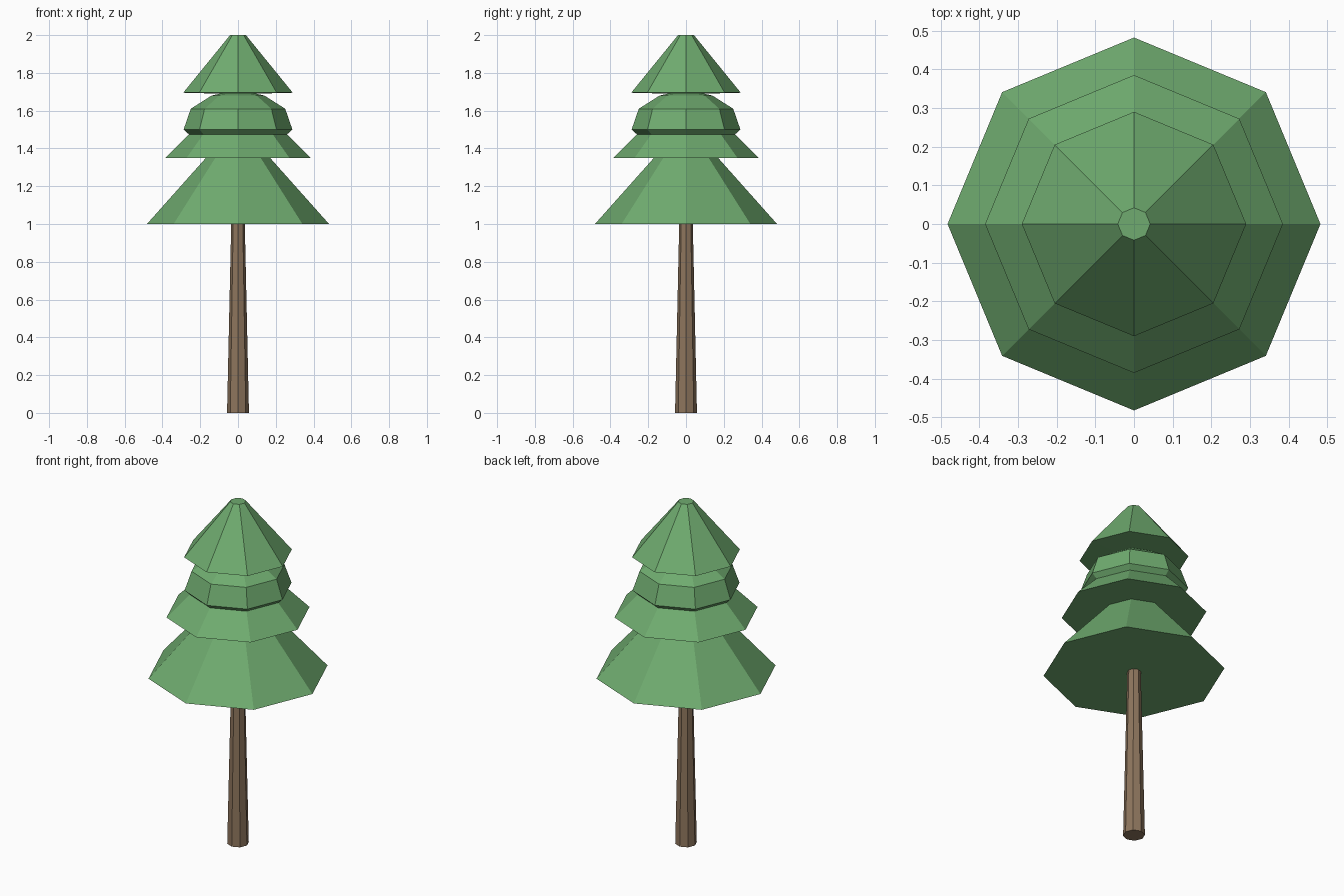
import bpy, bmesh
from math import cos, sin, pi

if "Cube" in bpy.data.objects:
    bpy.data.objects.remove(bpy.data.objects["Cube"])

SIDES = 8


def material(name, colour):
    mat = bpy.data.materials.new(name)
    mat.diffuse_color = (*colour, 1)
    mat.use_nodes = True
    mat.node_tree.nodes["Principled BSDF"].inputs["Base Color"].default_value = mat.diffuse_color
    return mat


def lathe(name, profile, mat):
    """Faceted solid from (radius, height) rings, corners on the axes."""
    bm = bmesh.new()
    rings = [[bm.verts.new((r * cos(2 * pi * i / SIDES), r * sin(2 * pi * i / SIDES), z))
              for i in range(SIDES)] for r, z in profile]
    for low, high in zip(rings, rings[1:]):
        for i in range(SIDES):
            j = (i + 1) % SIDES
            bm.faces.new((low[i], low[j], high[j], high[i]))
    bm.faces.new(rings[0][::-1])
    bm.faces.new(rings[-1])
    mesh = bpy.data.meshes.new(name)
    bm.to_mesh(mesh)
    bm.free()
    mesh.materials.append(mat)
    obj = bpy.data.objects.new(name, mesh)
    bpy.context.collection.objects.link(obj)
    return obj


bark = material("bark", (0.27, 0.18, 0.11))
needles = material("needles", (0.16, 0.41, 0.16))

# Tapered trunk
lathe("trunk", [(0.058, 0), (0.036, 1.0)], bark)

# Foliage: wide skirt, stepped middle tier, pointed top tier
lathe("foliage", [
    (0.482, 1.0), (0.17, 1.35),
    (0.385, 1.35), (0.26, 1.475), (0.288, 1.5), (0.25, 1.61), (0.14, 1.68), (0.095, 1.69),
    (0.29, 1.695), (0.042, 2.0),
], needles)
